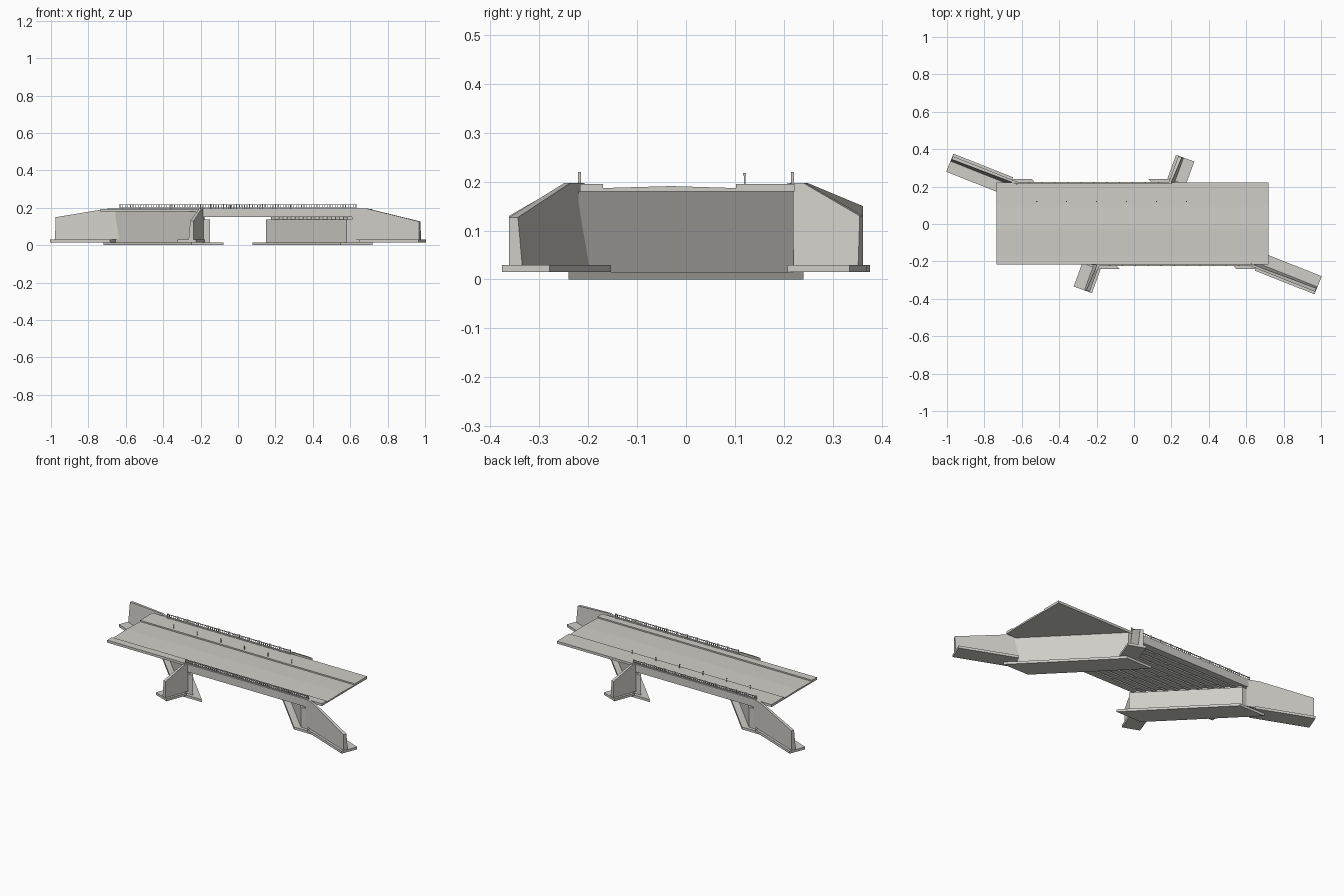
import bpy, bmesh
from mathutils import Vector

if "Cube" in bpy.data.objects:
    bpy.data.objects.remove(bpy.data.objects["Cube"])

concrete = bpy.data.materials.new("warm grey concrete")
concrete.diffuse_color = (0.62, 0.61, 0.57, 1)
concrete.use_nodes = True
concrete.node_tree.nodes["Principled BSDF"].inputs["Base Color"].default_value = concrete.diffuse_color

SKEW = 0.98        # x shift per unit y of the skewed span
HALF_Y = 0.22      # half width of the bridge
HALF_SPAN = 0.415  # half deck length along x


def finish(name, bm):
    bmesh.ops.recalc_face_normals(bm, faces=bm.faces)
    me = bpy.data.meshes.new(name)
    bm.to_mesh(me)
    bm.free()
    me.materials.append(concrete)
    ob = bpy.data.objects.new(name, me)
    bpy.context.collection.objects.link(ob)
    return ob


def loft(bm, ring_a, ring_b):
    """Closed solid between two matching rings of points."""
    a = [bm.verts.new(p) for p in ring_a]
    b = [bm.verts.new(p) for p in ring_b]
    bm.faces.new(a)
    bm.faces.new(b[::-1])
    n = len(a)
    for i in range(n):
        j = (i + 1) % n
        bm.faces.new((a[i], a[j], b[j], b[i]))


def prism(bm, plan, z0, z1):
    loft(bm, [(x, y, z0) for x, y in plan], [(x, y, z1) for x, y in plan])


def box(bm, x0, x1, y0, y1, z0, z1):
    prism(bm, [(x0, y0), (x1, y0), (x1, y1), (x0, y1)], z0, z1)


def skewed(bm, a, b, y0, y1, z0, z1):
    """Block between skew offsets a and b, following the span angle."""
    prism(bm, [(a - SKEW * y0, y0), (b - SKEW * y0, y0),
               (b - SKEW * y1, y1), (a - SKEW * y1, y1)], z0, z1)


# Road slab with crowned carriageway and raised sidewalks
section = [(-0.217, 0.18), (0.222, 0.18), (0.222, 0.195), (0.102, 0.195),
           (0.102, 0.187), (-0.03, 0.191), (-0.17, 0.187), (-0.17, 0.195), (-0.217, 0.195)]
bm = bmesh.new()
loft(bm, [(-0.735, y, z) for y, z in section], [(0.72, y, z) for y, z in section])
finish("road_slab", bm)

# Longitudinal deck beams, with cross diaphragms filling parts of the gaps
BEAMS = 10
pitch = 2 * HALF_Y / BEAMS
beams, diaphragms = bmesh.new(), bmesh.new()
for i in range(BEAMS):
    y0 = -HALF_Y + i * pitch
    skewed(beams, -HALF_SPAN, HALF_SPAN, y0 + 0.005, y0 + pitch - 0.005, 0.15, 0.18)
    if i:
        for k in range(5):
            c = -0.34 + 0.17 * k
            skewed(diaphragms, c - 0.006, c + 0.006, y0 - 0.005, y0 + 0.005, 0.152, 0.18)
finish("deck_beams", beams)
finish("diaphragms", diaphragms)

# Edge fascias of the deck
bm = bmesh.new()
for s in (-1, 1):
    y0, y1 = sorted((s * 0.213, s * 0.224))
    skewed(bm, -HALF_SPAN, HALF_SPAN, y0, y1, 0.15, 0.197)
finish("deck_fascias", bm)

# Abutments: footing, stem with bearing seat, backwall and bearings
for s, side in ((-1, "left"), (1, "right")):
    def span(o, i):
        return sorted((s * o, s * i))
    bm = bmesh.new()
    skewed(bm, *span(0.485, 0.312), -0.24, 0.24, 0, 0.015)
    finish(side + "_footing", bm)
    bm = bmesh.new()
    skewed(bm, *span(0.44, 0.365), -HALF_Y, HALF_Y, 0.015, 0.137)
    skewed(bm, *span(0.44, 0.418), -HALF_Y, HALF_Y, 0.137, 0.18)
    finish(side + "_abutment", bm)
    bm = bmesh.new()
    for i in range(BEAMS):
        y = -HALF_Y + (i + 0.5) * pitch
        skewed(bm, *span(0.405, 0.38), y - 0.011, y + 0.011, 0.137, 0.15)
    finish(side + "_bearings", bm)


# Wing walls: sloping top, battered soil face, stepped strip footing
def wing(name, start, end, soil, flat, end_z, foot_start):
    p, q = Vector(start), Vector(end)
    u = (q - p).normalized()
    n = Vector((-u.y, u.x)) * soil
    length = (q - p).length
    outline = [(0, 0.03), (length, 0.03), (length, end_z), (flat, 0.197), (0, 0.197)]

    def face(thick):
        ring = []
        for t, z in outline:
            f = (0.197 - z) / 0.167
            c = p + u * t + n * thick(f)
            ring.append((c.x, c.y, z))
        return ring
    bm = bmesh.new()
    loft(bm, face(lambda f: 0), face(lambda f: 0.013 + 0.016 * f))
    finish(name + "_wall", bm)
    bm = bmesh.new()
    plan = [p + u * t + n * d for t, d in ((foot_start, -0.014), (length + 0.003, -0.014),
                                           (length + 0.003, 0.09), (foot_start, 0.09))]
    prism(bm, [(c.x, c.y) for c in plan], 0.015, 0.03)
    finish(name + "_footing", bm)


for s, row, end_z in ((1, "front", 0.127), (-1, "back", 0.15)):
    wing(row + "_long_wing", (s * 0.61, -s * 0.22), (s * 0.968, -s * 0.362), 1, 0.08, end_z, 0.045)
    wing(row + "_short_wing", (-s * 0.185, -s * 0.22), (-s * 0.237, -s * 0.362), -1, 0.027, 0.13, 0.02)

# Railings over the span: rails, posts and close pickets
for s, row in ((-1, "front"), (1, "back")):
    y = s * 0.218
    x0 = -HALF_SPAN - s * 0.215
    bm = bmesh.new()
    for z in (0.199, 0.214):
        box(bm, x0, x0 + 2 * HALF_SPAN, y - 0.002, y + 0.002, z, z + 0.003)
    for i in range(61):
        x = x0 + 2 * HALF_SPAN * i / 60
        post = i % 5 == 0
        w = 0.003 if post else 0.0015
        box(bm, x - w, x + w, y - w, y + w, 0.194, 0.22 if post else 0.215)
    finish(row + "_railing", bm)

# Slim posts along the wide sidewalk
bm = bmesh.new()
for i in range(6):
    x = -0.52 + 0.16 * i
    box(bm, x - 0.0015, x + 0.0015, 0.1185, 0.1215, 0.195, 0.213)
    box(bm, x - 0.003, x + 0.003, 0.117, 0.123, 0.213, 0.218)
finish("sidewalk_posts", bm)
